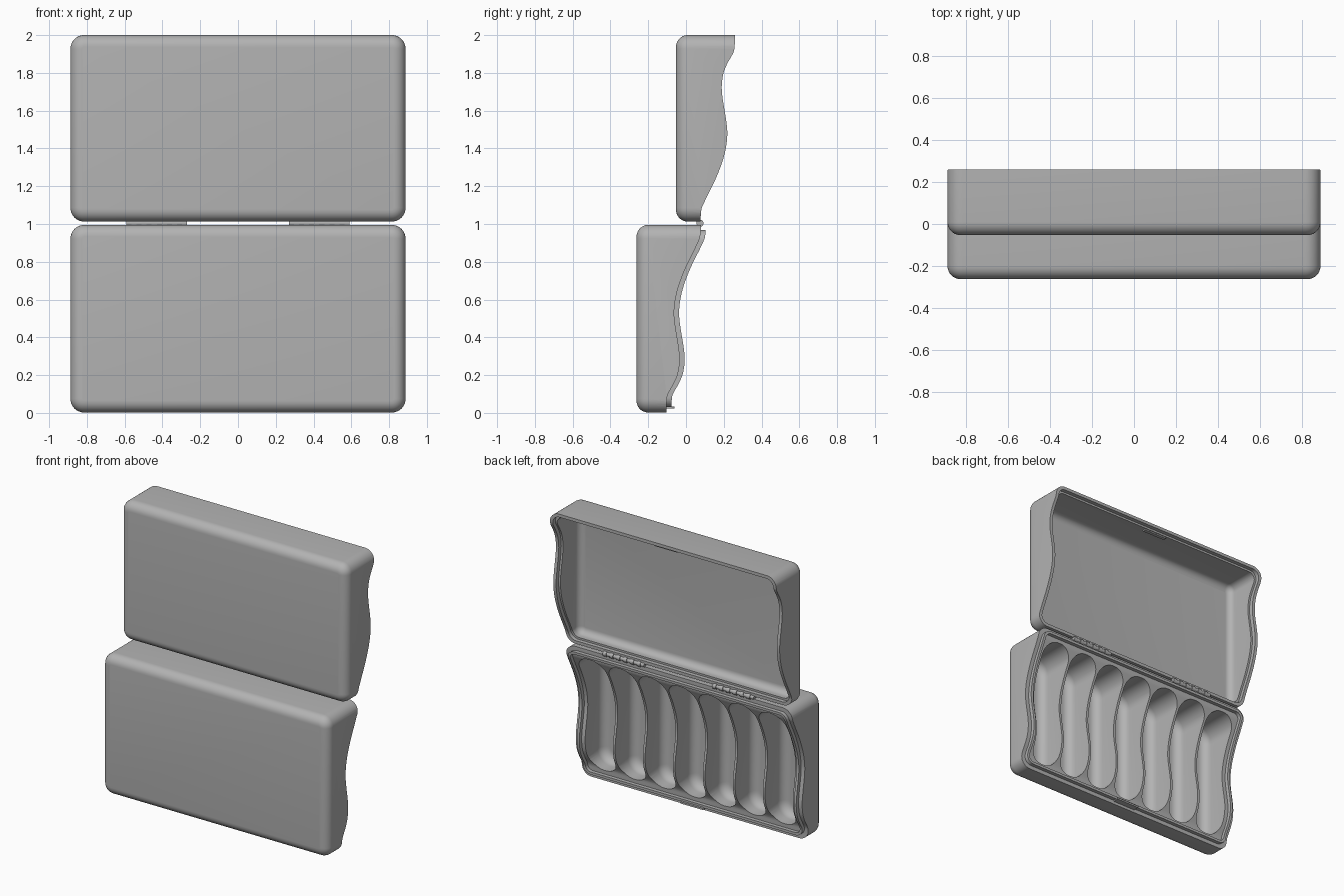
import bpy, bmesh, math
from mathutils import Vector

cube = bpy.data.objects.get("Cube")
if cube:
    bpy.data.objects.remove(cube)

grey = bpy.data.materials.new("plain grey")
grey.use_nodes = True
grey.diffuse_color = (0.45, 0.45, 0.45, 1)
grey.node_tree.nodes["Principled BSDF"].inputs["Base Color"].default_value = (0.45, 0.45, 0.45, 1)

HALF = 0.887            # half width of the case
HINGE_Y, HINGE_Z = 0.078, 1.004
# parting wave of the base as (z, y)
WAVE = [(-0.1, -0.103), (0.01, -0.103), (0.06, -0.102), (0.1, -0.095), (0.16, -0.062), (0.22, -0.04),
        (0.31, -0.034), (0.47, -0.058), (0.55, -0.062), (0.65, -0.045), (0.765, -0.003),
        (0.886, 0.056), (0.95, 0.077), (1.1, 0.079)]


def finish(bm, name):
    bmesh.ops.recalc_face_normals(bm, faces=bm.faces[:])
    me = bpy.data.meshes.new(name)
    bm.to_mesh(me)
    bm.free()
    me.materials.append(grey)
    ob = bpy.data.objects.new(name, me)
    bpy.context.scene.collection.objects.link(ob)
    return ob


def box(name, x, y, z, corner=0, front=0):
    """Box from ranges; rounds the edges along y, then the front rim."""
    bm = bmesh.new()
    bmesh.ops.create_cube(bm, size=1)
    for v in bm.verts:
        v.co = [r[0] if c < 0 else r[1] for c, r in zip(v.co, (x, y, z))]
    if corner:
        along = [e for e in bm.edges if abs(e.verts[0].co.y - e.verts[1].co.y) > 1e-4]
        bmesh.ops.bevel(bm, geom=along, offset=corner, segments=8, profile=0.5, affect='EDGES')
    if front:
        rim = [e for e in bm.edges if all(abs(v.co.y - y[0]) < 1e-5 for v in e.verts)]
        bmesh.ops.bevel(bm, geom=rim, offset=front, segments=7, profile=0.5, affect='EDGES')
    return finish(bm, name)


def smooth_path(pts, steps=5):
    """Catmull-Rom through the given points."""
    p = [Vector(q) for q in pts]
    p = [p[0]] + p + [p[-1]]
    out = []
    for a, b, c, d in zip(p, p[1:], p[2:], p[3:]):
        for i in range(steps):
            t = i / steps
            out.append(0.5 * (2 * b + (c - a) * t + (2 * a - 5 * b + 4 * c - d) * t * t
                              + (3 * b - a - 3 * c + d) * t ** 3))
    return out + [p[-1]]


def wave_prism(shift=0, lid=False):
    """Solid covering everything behind the parting wave."""
    yz = [(y + shift, z) for z, y in smooth_path(WAVE)]
    if lid:
        yz = [(2 * HINGE_Y - y + 2 * shift, 2 * HINGE_Z - z) for y, z in yz]
    yz += [(1, yz[-1][1]), (1, yz[0][1])]
    bm = bmesh.new()
    face = bm.faces.new([bm.verts.new((-1, y, z)) for y, z in yz])
    new = bmesh.ops.extrude_face_region(bm, geom=[face])["geom"]
    bmesh.ops.translate(bm, vec=(2, 0, 0), verts=[g for g in new if isinstance(g, bmesh.types.BMVert)])
    return finish(bm, "wave_cutter")


def cut(ob, cutter, op='DIFFERENCE'):
    mod = ob.modifiers.new("cut", 'BOOLEAN')
    mod.operation, mod.solver, mod.object = op, 'EXACT', cutter
    dg = bpy.context.evaluated_depsgraph_get()
    me = bpy.data.meshes.new_from_object(ob.evaluated_get(dg))
    ob.modifiers.clear()
    ob.data = me
    bpy.data.objects.remove(cutter)
    return ob


def inset(name, low, high, y, d, corner, front=0):
    return box(name, (d - HALF, HALF - d), y, (low + d, high - d), corner, front)


# base: solid rounded tray with seven rounded pockets
BASE, LID = (0.002, 0.995), (1.013, 2.0)
base = inset("base", *BASE, (-0.262, 0.4), 0, 0.072, 0.062)
cut(base, wave_prism())
for i in range(7):
    x = (i - 3) * 0.235
    cut(base, box("pocket", (x - 0.109, x + 0.109), (-0.235, 0.5), (0.075, 0.925), 0.1, 0.06))

# sealing lip standing on the tray rim
lip = inset("sealing_lip", *BASE, (-0.2, 0.4), 0.028, 0.055)
cut(lip, inset("lip_hole", *BASE, (-0.3, 0.5), 0.046, 0.04))
cut(lip, wave_prism(0.026))

# lid: rounded shell with a stepped rim
lid = inset("lid", *LID, (-0.053, 0.4), 0, 0.072, 0.062)
cut(lid, wave_prism(0, True))
cut(lid, inset("cavity", *LID, (-0.02, 0.6), 0.036, 0.05, 0.045))
step = inset("rim_step", *LID, (-0.04, 0.5), 0.022, 0.055)
cut(lid, cut(step, wave_prism(-0.028, True), 'INTERSECT'))

# hinges: alternating knuckles
for side, name in ((1, "left_hinge"), (-1, "right_hinge")):
    bm = bmesh.new()
    count, length = 12, 0.32
    for k in range(count):
        r = 0.019 if k % 2 else 0.014
        made = bmesh.ops.create_cone(bm, cap_ends=True, segments=16, radius1=r, radius2=r,
                                     depth=length / count)["verts"]
        for v in made:
            a, b, c = v.co
            v.co = (side * 0.43 + c + (k + 0.5) * length / count - length / 2, HINGE_Y - 0.004 + a, HINGE_Z + b)
    finish(bm, name)

# closing catch on the base and its ridge inside the lid
box("catch", (-0.09, 0.09), (-0.11, -0.062), (0.022, 0.034), 0.004)
box("lid_catch_ridge", (-0.09, 0.09), (0.2, 0.225), (1.955, 1.98))

bpy.ops.object.select_all(action='DESELECT')
for name in ("base", "sealing_lip", "lid", "left_hinge", "right_hinge"):
    ob = bpy.data.objects[name]
    ob.select_set(True)
    bpy.context.view_layer.objects.active = ob
bpy.ops.object.shade_smooth_by_angle(angle=math.radians(30))
